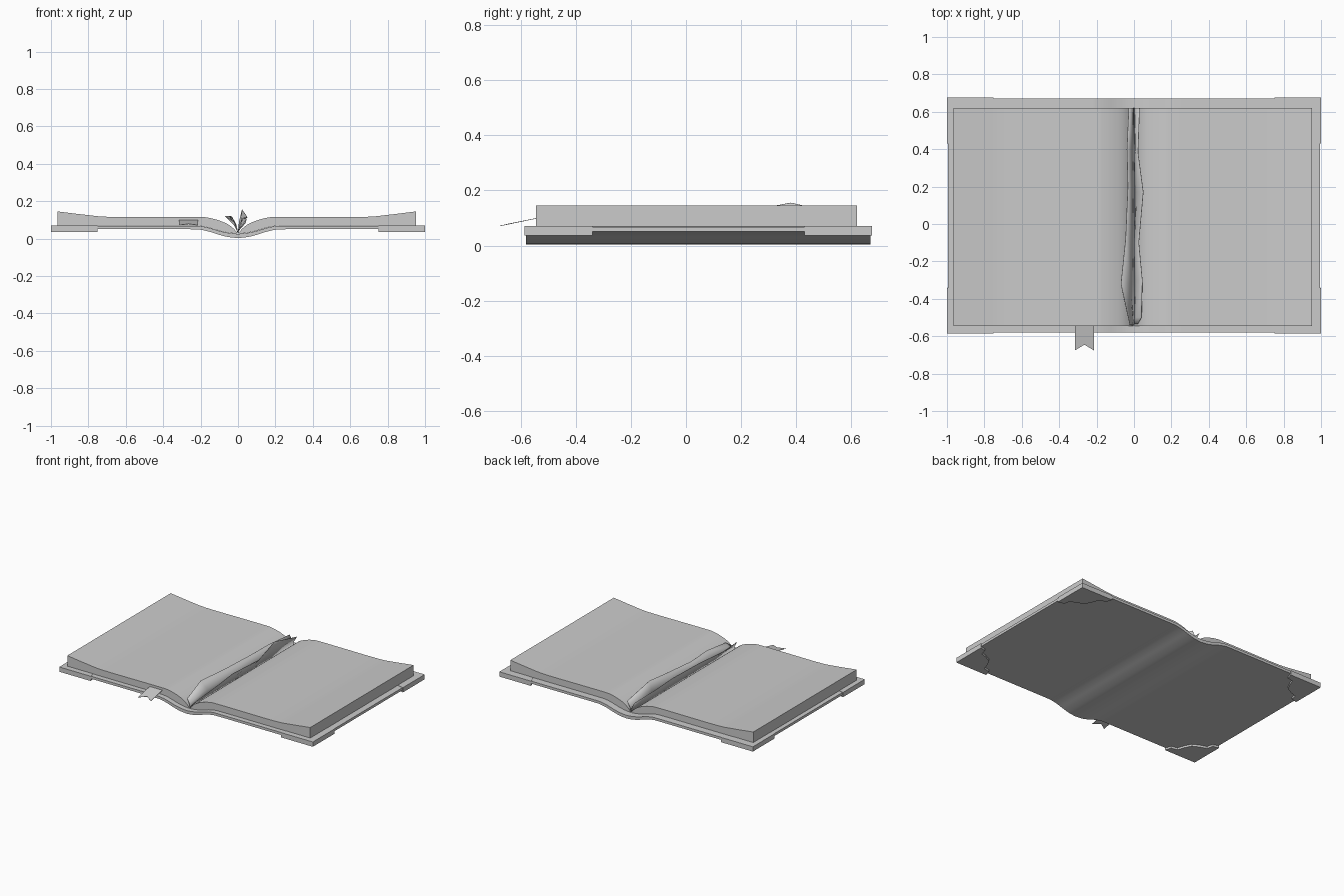
import bpy, bmesh, math
from mathutils import Vector

cube = bpy.data.objects.get("Cube")
if cube:
    bpy.data.objects.remove(cube, do_unlink=True)

grey = bpy.data.materials.new("plain grey")
grey.use_nodes = True
colour = (0.6, 0.6, 0.6, 1)
grey.diffuse_color = colour
grey.node_tree.nodes["Principled BSDF"].inputs["Base Color"].default_value = colour


def finish(name, bm, smooth=True):
    bmesh.ops.recalc_face_normals(bm, faces=bm.faces)
    mesh = bpy.data.meshes.new(name)
    bm.to_mesh(mesh)
    bm.free()
    mesh.materials.append(grey)
    ob = bpy.data.objects.new(name, mesh)
    bpy.context.collection.objects.link(ob)
    bpy.ops.object.select_all(action='DESELECT')
    ob.select_set(True)
    bpy.context.view_layer.objects.active = ob
    if smooth:
        bpy.ops.object.shade_smooth_by_angle(angle=math.radians(35))
    return ob


def smooth_path(points, steps=4):
    """Catmull-Rom curve through the points."""
    pts = [Vector(p) for p in points]
    pts = [2 * pts[0] - pts[1]] + pts + [2 * pts[-1] - pts[-2]]
    out = []
    for a, b, c, d in zip(pts, pts[1:], pts[2:], pts[3:]):
        for i in range(steps):
            t = i / steps
            out.append(0.5 * (2 * b + (c - a) * t + (2 * a - 5 * b + 4 * c - d) * t * t
                              + (3 * b - a - 3 * c + d) * t ** 3))
    return out + [pts[-2]]


def slab(name, top, bottom, y0, y1):
    """Strip of quads between two matching profiles, run from y0 to y1."""
    bm = bmesh.new()
    faces = []
    rows = [[bm.verts.new((p.x, y0, p.y)) for p in row] for row in (top, bottom)]
    for i in range(len(top) - 1):
        faces.append(bm.faces.new((rows[0][i], rows[0][i + 1], rows[1][i + 1], rows[1][i])))
    new = bmesh.ops.extrude_face_region(bm, geom=faces)["geom"]
    bmesh.ops.translate(bm, vec=(0, y1 - y0, 0),
                        verts=[v for v in new if isinstance(v, bmesh.types.BMVert)])
    return finish(name, bm)


def mirrored(half):
    """Complete a half profile listed from the spine outwards."""
    return [Vector((-p.x, p.y)) for p in reversed(half[1:])] + half


# Cover with a sagging spine
stations = (0, 0.05, 0.1, 0.15, 0.2, 0.26, 0.6, 0.995)
lower = (0.003, 0.008, 0.02, 0.036, 0.047, 0.05, 0.05, 0.05)
upper = (0.025, 0.03, 0.041, 0.056, 0.066, 0.068, 0.068, 0.068)
cover_top = mirrored(smooth_path(list(zip(stations, upper))))
cover_bottom = mirrored(smooth_path(list(zip(stations, lower))))
slab("cover", cover_top, cover_bottom, -0.58, 0.67)

# Page blocks, curling up at the outer edges
stations = (0.003, 0.025, 0.06, 0.11, 0.16, 0.21, 0.4, 0.68, 0.8, 0.958)
heights = (0.03, 0.055, 0.08, 0.1, 0.112, 0.116, 0.116, 0.116, 0.126, 0.145)
page_half = smooth_path(list(zip(stations, heights)))
base_half = cover_top[len(cover_top) // 2:]


def cover_height(x):
    for a, b in zip(base_half, base_half[1:]):
        if a.x <= x <= b.x:
            return a.y + (b.y - a.y) * (x - a.x) / (b.x - a.x)
    return base_half[-1].y


for side, label in ((1, "left"), (-1, "right")):
    top = [Vector((side * p.x - 0.007 * abs(p.x), p.y)) for p in page_half]
    base = [Vector((t.x, cover_height(p.x) + 0.001)) for t, p in zip(top, page_half)]
    slab(label + "_page_block", top, base, -0.545, 0.62)

# Corner guards with a scalloped inner edge
outline = ((0, 0), (0.25, 0), (0.235, 0.045), (0.19, 0.055), (0.175, 0.1), (0.15, 0.15),
           (0.1, 0.175), (0.055, 0.19), (0.045, 0.235), (0, 0.245))
for sx, lr in ((1, "left"), (-1, "right")):
    for sy, fb in ((1, "back"), (-1, "front")):
        bm = bmesh.new()
        face = bm.faces.new([bm.verts.new((sx * (1 - u), 0.045 + sy * (0.63 - v), 0.036))
                             for u, v in outline])
        new = bmesh.ops.extrude_face_region(bm, geom=[face])["geom"]
        bmesh.ops.translate(bm, vec=(0, 0, 0.034),
                            verts=[v for v in new if isinstance(v, bmesh.types.BMVert)])
        finish(f"{fb}_{lr}_corner_guard", bm, smooth=False)


def loose_page(name, edge):
    """Thin bent sheet rising from the gutter to an uneven free edge (x, y, z)."""
    bm = bmesh.new()
    rows = []
    for x, y, z in edge:
        root, tip = Vector((0, y, 0.03)), Vector((x, y, z))
        mid = root.lerp(tip, 0.5) - Vector((x * 0.2, 0, 0))
        rows.append([bm.verts.new(p) for p in (root, mid, tip)])
    for a, b in zip(rows, rows[1:]):
        for i in range(2):
            bm.faces.new((a[i], a[i + 1], b[i + 1], b[i]))
    ob = finish(name, bm)
    mod = ob.modifiers.new("thickness", 'SOLIDIFY')
    mod.thickness = 0.002
    mod.offset = 0


# Loose pages standing in the gutter
loose_page("right_loose_page", [(-0.022, -0.54, 0.09), (-0.07, -0.32, 0.12), (-0.045, -0.08, 0.12),
                                (-0.033, 0.2, 0.118), (-0.038, 0.4, 0.112), (-0.028, 0.62, 0.1)])
loose_page("left_loose_page", [(0.02, -0.535, 0.06), (0.04, -0.5, 0.085), (0.045, -0.3, 0.105),
                               (0.026, -0.1, 0.11), (0.05, 0.17, 0.115), (0.022, 0.38, 0.155),
                               (0.03, 0.62, 0.1)])

# Ribbon bookmark with a swallowtail end
bm = bmesh.new()
ribbon = ((-0.315, -0.45, 0.1), (-0.315, -0.545, 0.098), (-0.315, -0.675, 0.071),
          (-0.265, -0.645, 0.078), (-0.215, -0.675, 0.071), (-0.215, -0.545, 0.098),
          (-0.215, -0.45, 0.1))
v = [bm.verts.new(p) for p in ribbon]
bm.faces.new((v[0], v[1], v[5], v[6]))
bm.faces.new(v[1:6])
ob = finish("ribbon_bookmark", bm, smooth=False)
mod = ob.modifiers.new("thickness", 'SOLIDIFY')
mod.thickness = 0.002
mod.offset = 0
